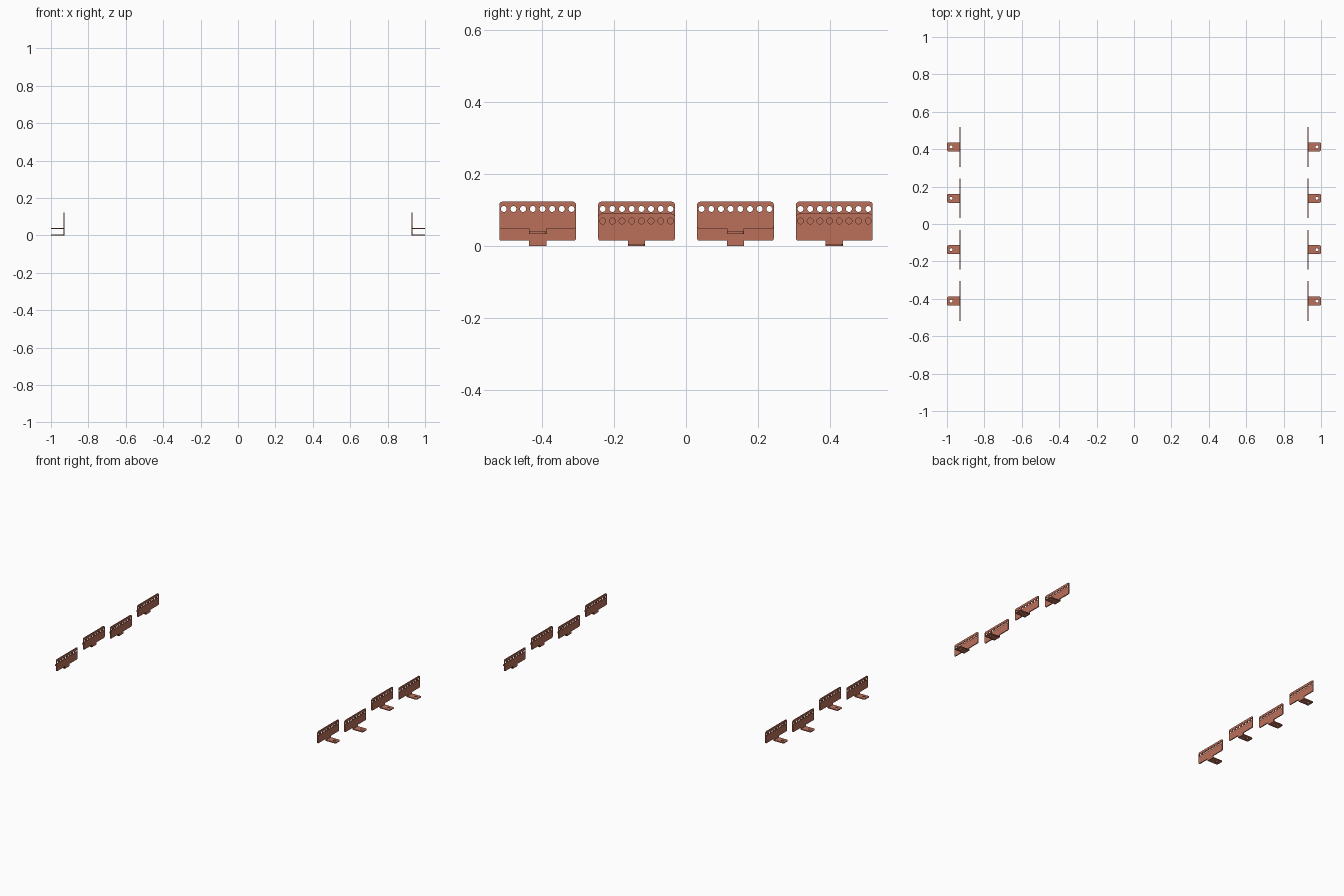
import bpy, math
from mathutils import Matrix

if "Cube" in bpy.data.objects:
    bpy.data.objects.remove(bpy.data.objects["Cube"])

T = 0.006          # sheet thickness
PLATE_X = 0.930    # plate centre distance from the middle
HALF_W = 0.1065    # half width of plate
NECK = 0.024       # half width of neck and tab
LOW_BOTTOM, LOW_TOP = 0.0145, 0.0895
LIFT = 0.0335      # extra height of the raised brackets

copper = bpy.data.materials.new("copper_red")
copper.diffuse_color = (0.50, 0.16, 0.10, 1)
copper.use_nodes = True
copper.node_tree.nodes["Principled BSDF"].inputs["Base Color"].default_value = copper.diffuse_color


def rounded(points, steps=4):
    """Outline from (x, y, radius) corners, with convex right-angle corners rounded."""
    out = []
    n = len(points)
    for i, (x, y, r) in enumerate(points):
        if r == 0:
            out.append((x, y))
            continue
        px, py, _ = points[i - 1]
        nx, ny, _ = points[(i + 1) % n]
        lp, ln = math.hypot(px - x, py - y), math.hypot(nx - x, ny - y)
        a = ((px - x) / lp, (py - y) / lp)
        b = ((nx - x) / ln, (ny - y) / ln)
        for k in range(steps + 1):
            t = math.pi / 2 * k / steps
            u, v = r * (1 - math.sin(t)), r * (1 - math.cos(t))
            # slide from the incoming edge to the outgoing edge
            out.append((x + a[0] * u + b[0] * v, y + a[1] * u + b[1] * v))
    return out


def circle(cx, cy, r, n=24):
    return [(cx + r * math.cos(2 * math.pi * i / n), cy + r * math.sin(2 * math.pi * i / n))
            for i in range(n)]


def sheet(name, loops, matrix):
    """Flat sheet with holes: first loop is the outline, the rest are holes."""
    cu = bpy.data.curves.new(name + "_outline", 'CURVE')
    cu.dimensions = '2D'
    cu.fill_mode = 'BOTH'
    cu.extrude = T / 2
    for loop in loops:
        sp = cu.splines.new('POLY')
        sp.points.add(len(loop) - 1)
        for p, (x, y) in zip(sp.points, loop):
            p.co = (x, y, 0, 1)
        sp.use_cyclic_u = True
    tmp = bpy.data.objects.new(name + "_tmp", cu)
    bpy.context.collection.objects.link(tmp)
    bpy.context.view_layer.update()
    mesh = bpy.data.meshes.new_from_object(tmp.evaluated_get(bpy.context.evaluated_depsgraph_get()))
    bpy.data.objects.remove(tmp)
    bpy.data.curves.remove(cu)
    mesh.name = name
    mesh.transform(matrix)
    mesh.materials.clear()
    mesh.materials.append(copper)
    return mesh


# upright plate with neck and a row of eight holes (drawn in y, z)
outline = rounded([(-HALF_W, LOW_BOTTOM, 0.006), (-NECK, LOW_BOTTOM, 0), (-NECK, 0, 0),
                   (NECK, 0, 0), (NECK, LOW_BOTTOM, 0), (HALF_W, LOW_BOTTOM, 0.006),
                   (HALF_W, LOW_TOP, 0.008), (-HALF_W, LOW_TOP, 0.008)])
row = [circle((i - 3.5) * 0.0269, 0.0693, 0.0083) for i in range(8)]
upright = Matrix(((0, 0, 1, PLATE_X), (1, 0, 0, 0), (0, 1, 0, 0), (0, 0, 0, 1)))
plate_mesh = sheet("plate", [outline] + row, upright)

# horizontal fixing tab with a screw hole (drawn in x, y)
tab_loop = rounded([(PLATE_X + T / 2, -NECK, 0), (1, -NECK, 0.008),
                    (1, NECK, 0.008), (PLATE_X + T / 2, NECK, 0)])
tab_mesh = sheet("tab", [tab_loop, circle(0.978, 0, 0.008)], Matrix.Translation((0, 0, T / 2)))

# four brackets on each side, alternately low and raised
for side, turn in (("right", 0), ("left", math.pi)):
    for i, y in enumerate((-0.4125, -0.1375, 0.1375, 0.4125)):
        raised = (i % 2 == 0) == (side == "right")
        for part, mesh in (("plate", plate_mesh), ("tab", tab_mesh)):
            ob = bpy.data.objects.new(f"{side}_bracket_{part}_{i + 1}", mesh)
            ob.location = (0, y, LIFT if raised else 0)
            ob.rotation_euler.z = turn
            bpy.context.collection.objects.link(ob)
